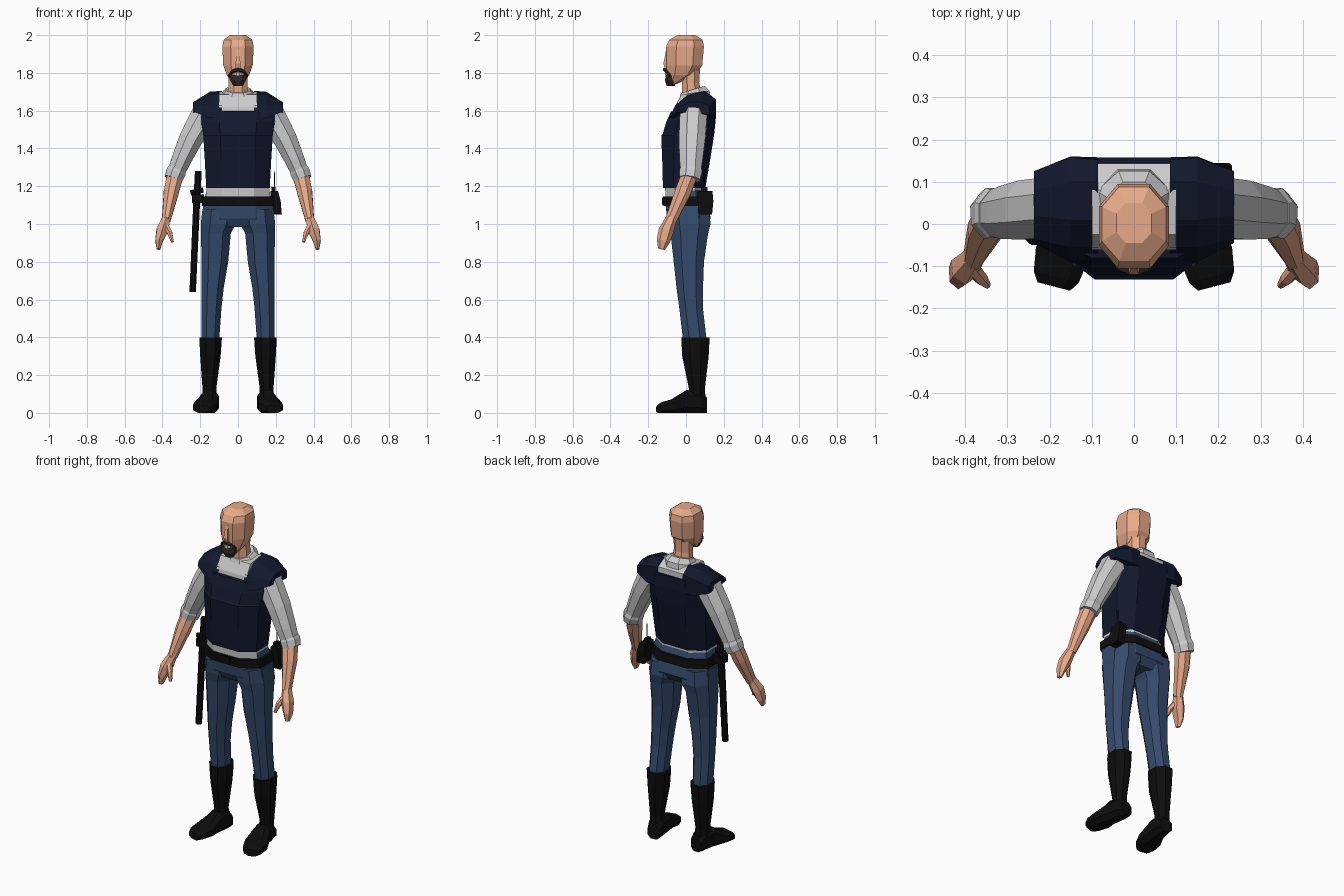
import bpy, bmesh
from math import cos, sin, pi, copysign
from mathutils import Vector


def material(name, r, g, b):
    m = bpy.data.materials.new(name)
    m.diffuse_color = (r, g, b, 1)
    return m


SKIN = material("skin", 0.80, 0.40, 0.25)
SHIRT = material("shirt_grey", 0.60, 0.60, 0.60)
NAVY = material("navy", 0.006, 0.009, 0.026)
DENIM = material("blue_cloth", 0.035, 0.07, 0.15)
BLACK = material("black", 0.004, 0.004, 0.004)
HAIR = material("dark_hair", 0.03, 0.02, 0.015)


def unit_ring(n, p):
    """Flat-sided n-gon filling -1..1, squarer as p grows."""
    pts = []
    for i in range(n):
        a = 2 * pi * (i + 0.5) / n
        pts.append([copysign(abs(f) ** (2 / p), f) for f in (cos(a), sin(a))])
    mx = max(q[0] for q in pts)
    my = max(q[1] for q in pts)
    return [(x / mx, y / my) for x, y in pts]


def loft(name, rings, mat, mirror=False):
    """Skin a list of equal-length point rings and cap both ends."""
    bm = bmesh.new()
    vs = [[bm.verts.new(c) for c in r] for r in rings]
    n = len(vs[0])
    for a, b in zip(vs, vs[1:]):
        for i in range(n):
            j = (i + 1) % n
            bm.faces.new((a[i], a[j], b[j], b[i]))
    bm.faces.new(vs[0])
    bm.faces.new(vs[-1])
    bmesh.ops.recalc_face_normals(bm, faces=bm.faces)
    me = bpy.data.meshes.new(name)
    bm.to_mesh(me)
    bm.free()
    me.materials.append(mat)
    ob = bpy.data.objects.new(name, me)
    bpy.context.collection.objects.link(ob)
    if mirror:
        ob.modifiers.new("mirror", "MIRROR")
    return ob


def stack(name, levels, mat, n=8, p=2, mirror=False):
    """Horizontal sections: (z, x0, x1, y0, y1[, tilt])."""
    rings = []
    for z, x0, x1, y0, y1, *t in levels:
        t = t[0] if t else 0
        cx, cy, rx, ry = (x0 + x1) / 2, (y0 + y1) / 2, (x1 - x0) / 2, (y1 - y0) / 2
        rings.append([(cx + rx * u, cy + ry * v, z + t * ry * v) for u, v in unit_ring(n, p)])
    return loft(name, rings, mat, mirror)


def tube(name, pts, mat, n=8, p=2, mirror=False, level=False):
    """Sections across a path: (x, y, z, half width, half depth)."""
    c = [Vector(q[:3]) for q in pts]
    rings = []
    for i, q in enumerate(pts):
        t = c[min(i + 1, len(c) - 1)] - c[max(i - 1, 0)]
        if level:
            t.z = 0
        t.normalize()
        u = Vector((0, 0, 1) if level else (0, 1, 0)).cross(t).normalized()
        v = t.cross(u)
        rings.append([c[i] + u * q[3] * a + v * q[4] * b for a, b in unit_ring(n, p)])
    return loft(name, rings, mat, mirror)


def sym(levels):
    return [(z, -r, r, *rest) for z, r, *rest in levels]


# Head, neck and nose
stack("head", sym([(2.0, .042, -.045, .05), (1.975, .076, -.088, .088), (1.94, .083, -.105, .095),
                   (1.84, .078, -.103, .086), (1.79, .06, -.1, .05), (1.74, .028, -.095, -.05)]), SKIN, p=2.3)
stack("neck", sym([(1.83, .052, -.03, .075), (1.75, .05, -.02, .07), (1.66, .055, -.02, .085)]), SKIN)
tube("nose", [(0, -.1, 1.92, .007, .006), (0, -.107, 1.85, .013, .013), (0, -.1, 1.825, .012, .012)], SKIN, n=4)

# Beard and moustache
stack("chin_beard", sym([(1.73, .024, -.102, -.06), (1.76, .041, -.112, -.05),
                         (1.79, .045, -.106, -.05)]), HAIR, p=2.4)
stack("mouth", sym([(1.787, .022, -.112, -.08), (1.803, .022, -.112, -.08)]), SHIRT)
tube("moustache", [(x, y, z, .012, .01) for x, y, z in
                   [(-.043, -.082, 1.785), (-.03, -.1, 1.808), (0, -.11, 1.818),
                    (.03, -.1, 1.808), (.043, -.082, 1.785)]], HAIR, n=6, level=True)

# Shirt: yoke in the neck opening, open collar, waist and sleeves
yoke = [(-.068, 1.56), (-.06, 1.62), (-.025, 1.685), (.08, 1.70), (.143, 1.665), (.145, 1.56)]
loft("shirt_yoke", [[(x, y, z) for y, z in yoke] for x in (-.1, .1)], SHIRT)
stack("collar", sym([(1.65, .095, -.04, .13, .2), (1.685, .088, -.035, .125, .25),
                     (1.712, .064, -.026, .1, .3)]), SHIRT)
stack("shirt_waist", sym([(1.13, .165, -.108, .1), (1.23, .168, -.112, .1)]), SHIRT, p=2.6)
tube("sleeve", [(.175, .04, 1.58, .072, .072), (.25, .033, 1.45, .062, .07),
                (.3, .027, 1.34, .052, .062), (.333, .025, 1.26, .045, .052)], SHIRT, mirror=True)
tube("cuff", [(.322, .026, 1.292, .048, .055), (.328, .026, 1.275, .052, .06),
              (.342, .02, 1.238, .048, .055)], SHIRT, mirror=True)

# Vest body and shoulder caps
stack("vest", sym([(1.19, .168, -.122, .102), (1.34, .176, -.126, .128), (1.468, .184, -.131, .148),
                   (1.474, .184, -.124, .149), (1.55, .195, -.105, .158, .08),
                   (1.615, .2, -.08, .157, .17)]), NAVY, p=2.6)
caps = [(.085, [(-.083, 1.56), (-.055, 1.63), (.01, 1.685), (.1, 1.705), (.152, 1.665), (.158, 1.56)]),
        (.15, [(-.09, 1.56), (-.055, 1.63), (.01, 1.685), (.1, 1.70), (.158, 1.66), (.16, 1.56)]),
        (.237, [(-.045, 1.595), (-.035, 1.62), (.02, 1.645), (.08, 1.645), (.125, 1.625), (.125, 1.58)])]
loft("vest_shoulder", [[(x, y, z) for y, z in prof] for x, prof in caps], NAVY, mirror=True)

# Trousers
stack("hips", sym([(1.18, .166, -.1, .1), (1.1, .184, -.108, .12), (1.03, .192, -.1, .13),
                   (.985, .12, -.075, .1)]), DENIM, p=2.5)
stack("trouser_leg", [(1.08, .01, .188, -.1, .122), (1.0, .012, .197, -.094, .13), (.95, .038, .196, -.082, .117),
                      (.8, .052, .193, -.065, .095), (.66, .076, .193, -.05, .09),
                      (.55, .088, .193, -.035, .09), (.38, .1, .193, -.015, .11)], DENIM, p=2.3, mirror=True)

# Boots
stack("boot_shaft", [(.4, .085, .205, -.025, .125), (.3, .092, .2, -.02, .12), (.13, .115, .188, .015, .1),
                     (.05, .11, .185, .01, .105)], BLACK, mirror=True)
tube("boot_foot", [(x, y, h, w, h) for x, y, w, h in
                   [(.14, .108, .036, .04), (.144, .075, .045, .058), (.154, .005, .047, .06),
                    (.17, -.07, .064, .036), (.184, -.125, .055, .028), (.19, -.148, .04, .02)]],
     BLACK, p=2.6, mirror=True, level=True)

# Forearms, hands and thumbs
tube("forearm", [(.335, .015, 1.25, .043, .042), (.353, -.015, 1.17, .04, .042),
                 (.38, -.08, 1.02, .023, .03)], SKIN, mirror=True)
tube("hand", [(.38, -.078, 1.03, .022, .03), (.402, -.105, .965, .03, .04),
              (.418, -.12, .91, .02, .036), (.421, -.13, .867, .009, .018)], SKIN, n=6, mirror=True)
tube("thumb", [(.388, -.098, 1.0, .016, .02), (.362, -.13, .955, .014, .016),
               (.347, -.145, .905, .007, .009)], SKIN, n=6, mirror=True)

# Belt and its gear
stack("belt", sym([(1.095, .192, -.12, .128), (1.145, .19, -.121, .122)]), BLACK, p=2.6)
stack("belt_buckle", sym([(1.1, .03, -.126, -.1), (1.14, .03, -.126, -.1)]), BLACK, n=4)
stack("radio_pouch", [(1.05, .185, .232, .068, .138), (1.12, .177, .226, .062, .145),
                      (1.175, .172, .212, .062, .14)], BLACK, n=4)
stack("radio", [(1.15, .178, .2, .08, .115), (1.195, .176, .198, .08, .115)], BLACK, n=4)
tube("antenna", [(.193, .095, 1.17, .004, .004), (.193, .095, 1.275, .002, .002)], BLACK, n=6)
tube("baton", [(-.21, -.02, 1.28, .018, .018), (-.22, -.024, 1.09, .018, .018),
               (-.24, -.03, .64, .017, .017)], BLACK)
tube("baton_handle", [(-.25, -.03, 1.165, .014, .014), (-.185, -.02, 1.18, .014, .014)], BLACK, n=6)
stack("baton_holder", [(1.11, -.244, -.185, -.05, .01), (1.155, -.244, -.18, -.05, .01)], BLACK, n=4)
